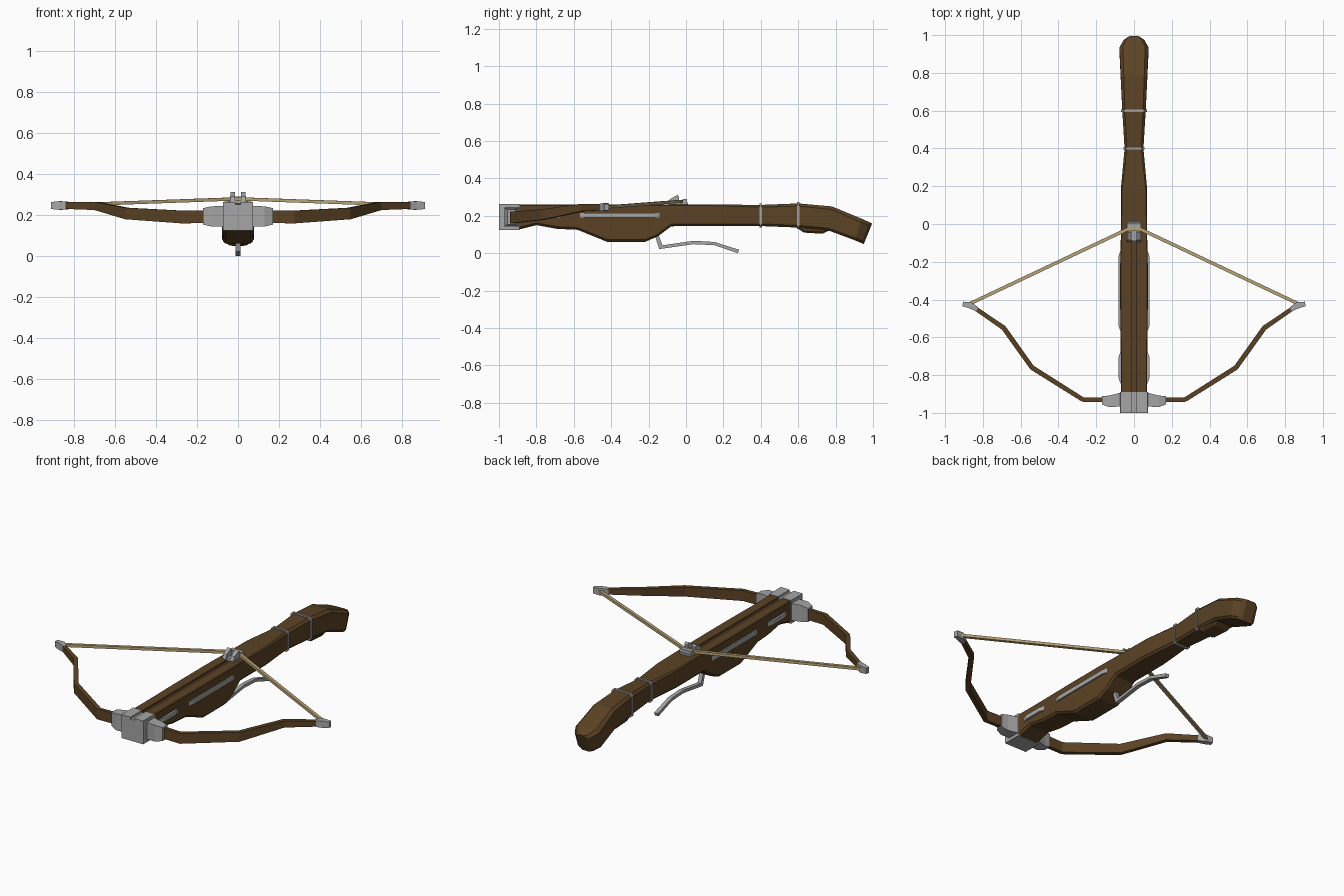
import bpy, bmesh
from mathutils import Vector


def material(name, rgb):
    m = bpy.data.materials.new(name)
    m.diffuse_color = (*rgb, 1)
    return m


WOOD = material("brown wood", (0.105, 0.055, 0.018))
METAL = material("grey metal", (0.38, 0.38, 0.38))
CORD = material("tan cord", (0.50, 0.37, 0.19))


def loft(name, rings, mat, mirror=False):
    """Skin a row of equal-length rings and cap both ends."""
    bm = bmesh.new()
    for side in ((1, -1) if mirror else (1,)):
        rows = [[bm.verts.new((p[0] * side, p[1], p[2])) for p in r] for r in rings]
        n = len(rows[0])
        for a, b in zip(rows, rows[1:]):
            for i in range(n):
                bm.faces.new((a[i], a[(i + 1) % n], b[(i + 1) % n], b[i]))
        bm.faces.new(rows[0])
        bm.faces.new(rows[-1])
    bmesh.ops.recalc_face_normals(bm, faces=bm.faces)
    mesh = bpy.data.meshes.new(name)
    bm.to_mesh(mesh)
    bm.free()
    mesh.materials.append(mat)
    ob = bpy.data.objects.new(name, mesh)
    bpy.context.collection.objects.link(ob)
    return ob


def bar(name, path, sizes, mat, mirror=False):
    """Rectangular bar along a path; sizes are (sideways, upward) half extents."""
    pts = [Vector(p) for p in path]
    rings = []
    for i, p in enumerate(pts):
        w, h = sizes[min(i, len(sizes) - 1)]
        d = (pts[min(i + 1, len(pts) - 1)] - pts[max(i - 1, 0)]).normalized()
        s = d.cross(Vector((0, 0, 1))).normalized()
        u = s.cross(d)
        if abs(d.z) < 0.3:
            u = Vector((0, 0, 1))
        rings.append([p + s * a * w + u * b * h for a, b in ((1, 1), (-1, 1), (-1, -1), (1, -1))])
    return loft(name, rings, mat, mirror)


def section(y, w, zb, zt, top=0.004, low=0.012, groove=0.0, lean=0.0):
    """Chamfered stock section with an optional bolt groove in its top."""
    g = 0.013
    half = [(g, zt - groove), (g, zt), (w - top, zt), (w, zt - top),
            (w, zb + low), (w - low, zb)]
    ring = half + [(-x, z) for x, z in reversed(half)]
    return [(x, y - lean * (zt - z) / (zt - zb), z) for x, z in ring]


# Stock: grooved front part with belly
G = 0.012
front = [(-0.90, 0.07, 0.125), (-0.80, 0.07, 0.15), (-0.69, 0.07, 0.13),
         (-0.58, 0.072, 0.125), (-0.42, 0.073, 0.06), (-0.22, 0.073, 0.06),
         (-0.15, 0.072, 0.09), (-0.08, 0.07, 0.143), (-0.05, 0.07, 0.145)]
rings = [section(y, w, zb, 0.26, groove=G) for y, w, zb in front]
# Stock: waist, grip and drooping butt with a rounded end
rear = [(-0.04, 0.07, 0.145, 0.26, 0.004, 0), (0.18, 0.07, 0.145, 0.26, 0.007, 0),
        (0.40, 0.05, 0.145, 0.258, 0.012, 0), (0.60, 0.062, 0.137, 0.266, 0.014, 0),
        (0.78, 0.070, 0.122, 0.25, 0.016, 0.02), (0.94, 0.077, 0.068, 0.184, 0.018, 0.035),
        (0.98, 0.055, 0.053, 0.166, 0.016, 0.04), (0.995, 0.032, 0.048, 0.158, 0.012, 0.045)]
rings += [section(y, w, zb, zt, top=c, lean=l) for y, w, zb, zt, c, l in rear]
loft("stock", rings, WOOD)

# Finger rest under the grip
loft("finger_rest", [section(y, w, zb, 0.16, low=0.01) for y, w, zb in
     ((0.59, 0.055, 0.137), (0.63, 0.052, 0.11), (0.73, 0.052, 0.104), (0.77, 0.055, 0.123))], WOOD)

# Metal bands around the grip
for y, w, zb, zt in ((0.40, 0.056, 0.138, 0.265), (0.60, 0.068, 0.130, 0.273)):
    loft("grip_band", [section(y + d, w, zb, zt, top=0.012) for d in (-0.006, 0.006)], METAL)

# Front bracket block and its side sockets
loft("front_bracket", [section(y, 0.073, 0.124, 0.264, 0.001, 0.001, G) for y in (-1.0, -0.89)], METAL)
sockets = [(0.06, -0.965, -0.89, 0.142, 0.244), (0.13, -0.97, -0.908, 0.144, 0.242),
           (0.17, -0.955, -0.912, 0.153, 0.233)]
loft("bow_socket", [[(x, a, zb), (x, b, zb), (x, b, zt), (x, a, zt)]
                    for x, a, b, zb, zt in sockets], METAL, True)

# Bow limbs and metal tips
bar("bow_limb", [(0.15, -0.93, 0.192), (0.27, -0.93, 0.19), (0.54, -0.76, 0.207),
                 (0.69, -0.55, 0.244), (0.85, -0.44, 0.246)],
    [(0.012, 0.031), (0.012, 0.031), (0.013, 0.028), (0.013, 0.020), (0.011, 0.016)], WOOD, True)
bar("limb_tip", [(0.83, -0.452, 0.246), (0.865, -0.431, 0.246), (0.907, -0.423, 0.246)],
    [(0.012, 0.018), (0.017, 0.021), (0.012, 0.017)], METAL, True)

# Drawn string
bar("string", [(0.875, -0.425, 0.247), (0.04, -0.03, 0.277), (0.0, -0.028, 0.277)],
    [(0.009, 0.008)], CORD, True)

# Catch with two leaning prongs on a base plate
bar("catch_base", [(0, -0.09, 0.263), (0, 0.01, 0.263)], [(0.038, 0.007)], METAL)
bar("catch_bridge", [(0, -0.02, 0.278), (0, 0.005, 0.278)], [(0.038, 0.012)], METAL)
prong = [(-0.095, 0.268), (-0.085, 0.290), (-0.045, 0.312), (-0.037, 0.300), (-0.04, 0.268)]
loft("catch_prong", [[(x, y, z) for y, z in prong] for x in (0.014, 0.037)], METAL, True)

# Long curved trigger lever
lever = [((-0.168, 0.10), (-0.148, 0.10)), ((-0.143, 0.022), (-0.126, 0.042)),
         ((0.04, 0.048), (0.04, 0.066)), ((0.15, 0.043), (0.152, 0.060)),
         ((0.277, 0.0), (0.284, 0.018))]
loft("trigger", [[(-0.012, *a), (0.012, *a), (0.012, *b), (-0.012, *b)] for a, b in lever], METAL)

# Side plates with tapered ends
for y0, y1 in ((-0.57, -0.14), (-0.845, -0.675)):
    ends = ((y0, 0.071), (y0 + 0.03, 0.082), (y1 - 0.03, 0.082), (y1, 0.071))
    loft("side_plate", [[(0.06, y, 0.19), (x, y, 0.19), (x, y, 0.215), (0.06, y, 0.215)]
                        for y, x in ends], METAL, True)
